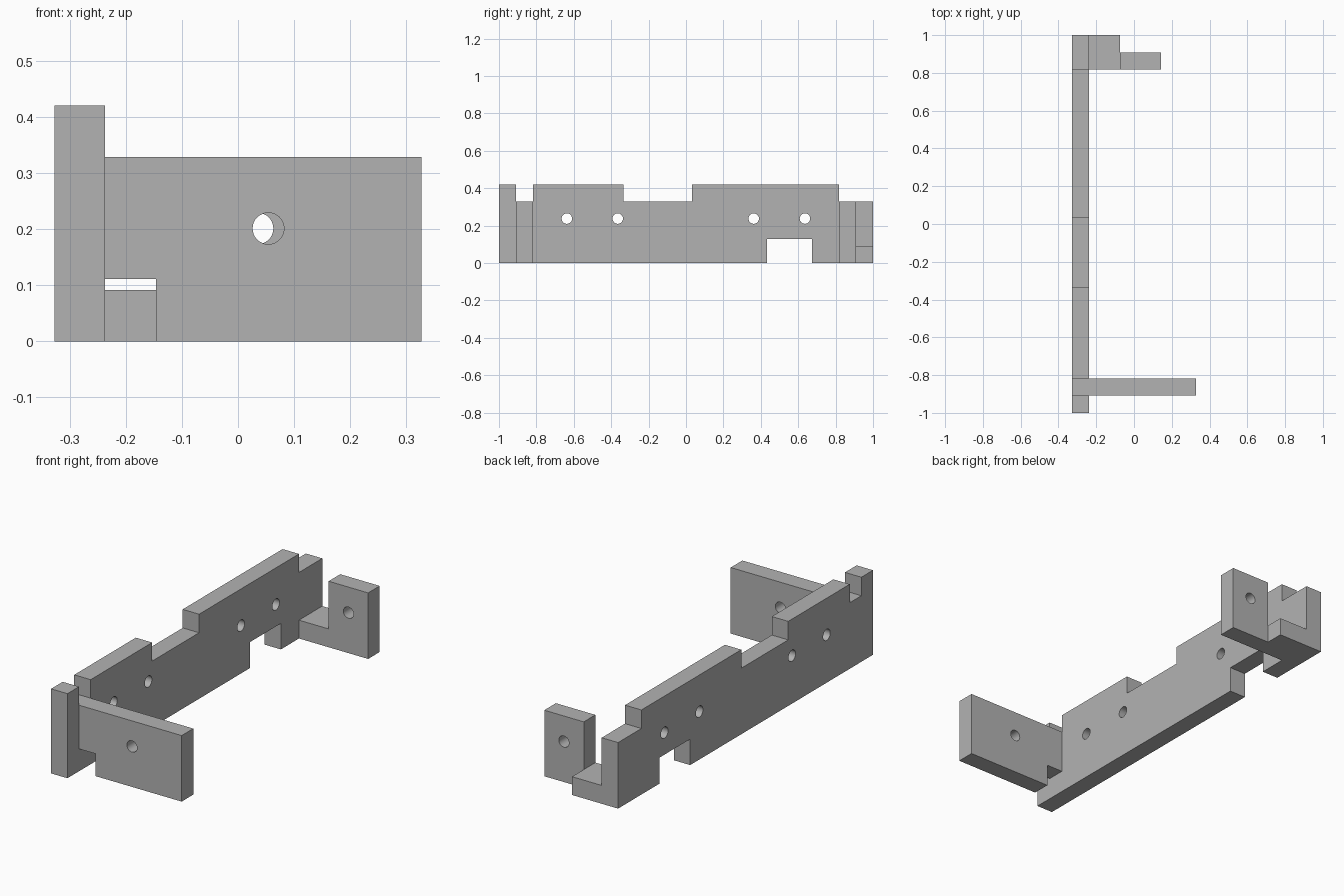
import bpy
import bmesh
import math
from mathutils import Vector

cube = bpy.data.objects.get("Cube")
if cube:
    bpy.data.objects.remove(cube, do_unlink=True)

grey = bpy.data.materials.new("plain grey")
grey.use_nodes = True
grey.diffuse_color = (0.45, 0.45, 0.45, 1)
grey.node_tree.nodes["Principled BSDF"].inputs["Base Color"].default_value = grey.diffuse_color

HOLE_RADIUS = 0.028
TOP, SHELF = 0.42, 0.328           # full wall height and lowered height
OUTER, INNER = -0.327, -0.237      # wall thickness in x


def make_object(name, bm):
    bmesh.ops.recalc_face_normals(bm, faces=bm.faces[:])
    mesh = bpy.data.meshes.new(name)
    bm.to_mesh(mesh)
    bm.free()
    mesh.materials.append(grey)
    obj = bpy.data.objects.new(name, mesh)
    bpy.context.collection.objects.link(obj)
    return obj


def drill(obj, axis, centre):
    """Cut a round through hole along the axis."""
    bm = bmesh.new()
    bmesh.ops.create_cone(bm, cap_ends=True, segments=32, radius1=HOLE_RADIUS,
                          radius2=HOLE_RADIUS, depth=0.3)
    cutter = make_object("hole_cutter", bm)
    cutter.hide_render = True
    cutter.rotation_euler = Vector(axis).to_track_quat('Z', 'Y').to_euler()
    cutter.location = centre
    mod = obj.modifiers.new("hole", 'BOOLEAN')
    mod.operation = 'DIFFERENCE'
    mod.solver = 'EXACT'
    mod.object = cutter
    bpy.context.view_layer.objects.active = obj
    bpy.ops.object.modifier_apply(modifier=mod.name)
    bpy.data.objects.remove(cutter, do_unlink=True)


def plate(name, profile, axis, start, end, holes=()):
    """Extrude a (horizontal, z) profile along x or y, then drill it."""
    along_x = axis == 'x'

    def place(h, z, depth):
        return (depth, h, z) if along_x else (h, depth, z)

    bm = bmesh.new()
    face = bm.faces.new([bm.verts.new(place(h, z, start)) for h, z in profile])
    result = bmesh.ops.extrude_face_region(bm, geom=[face])
    moved = [v for v in result["geom"] if isinstance(v, bmesh.types.BMVert)]
    bmesh.ops.translate(bm, verts=moved, vec=place(0, 0, end - start))
    obj = make_object(name, bm)
    for h, z in holes:
        drill(obj, place(0, 0, 1), place(h, z, (start + end) / 2))
    bpy.ops.object.select_all(action='DESELECT')
    obj.select_set(True)
    bpy.context.view_layer.objects.active = obj
    bpy.ops.object.shade_smooth_by_angle(angle=math.radians(30))
    return obj


def rectangle(h0, h1, height):
    return [(h0, 0), (h1, 0), (h1, height), (h0, height)]


# Long wall with top notches, a cable opening and four holes
wall_profile = [
    (-1, 0), (0.434, 0), (0.434, 0.129), (0.675, 0.129), (0.675, 0), (1, 0),
    (1, SHELF), (0.817, SHELF), (0.817, TOP), (0.033, TOP),
    (0.033, SHELF), (-0.335, SHELF), (-0.335, TOP), (-0.818, TOP),
    (-0.818, SHELF), (-0.909, SHELF), (-0.909, TOP), (-1, TOP),
]
plate("long_wall", wall_profile, 'x', OUTER, INNER,
      [(y, 0.238) for y in (-0.637, -0.365, 0.362, 0.636)])

# Front arm, raised clear of the floor beside the wall
arm_profile = [(INNER, 0.111), (-0.146, 0.111), (-0.146, 0), (0.327, 0),
               (0.327, SHELF), (INNER, SHELF)]
plate("front_arm", arm_profile, 'y', -0.909, -0.818, [(0.054, 0.201)])

# Back foot and the upright tab at its end
plate("back_foot", rectangle(INNER, -0.074, 0.091), 'y', 0.817, 1)
plate("back_tab", rectangle(-0.074, 0.143, SHELF), 'y', 0.817, 0.908, [(0.035, 0.201)])
